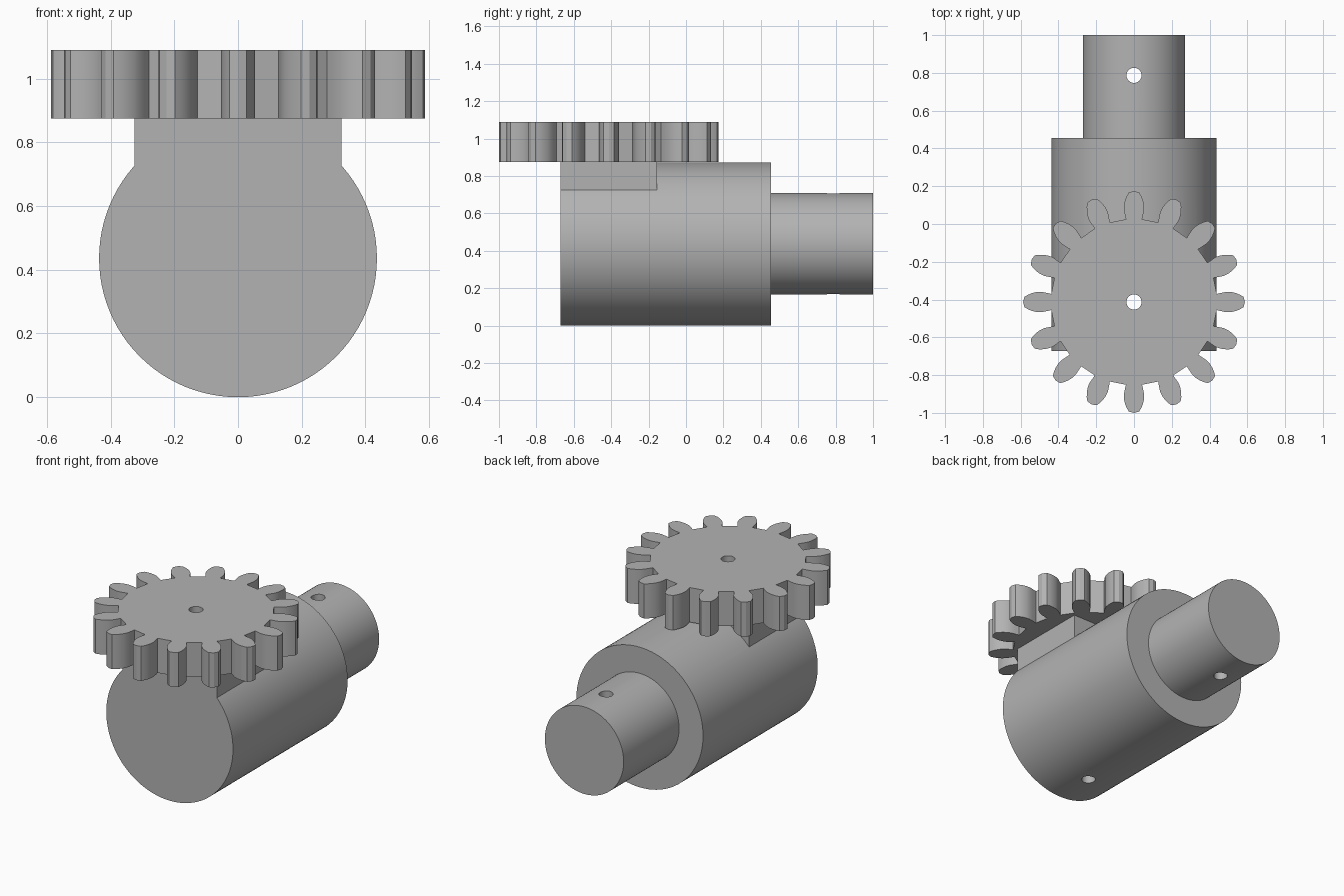
import bpy, bmesh
from math import sin, cos, pi, radians
from mathutils import Matrix, Vector

cube = bpy.data.objects.get("Cube")
if cube:
    bpy.data.objects.remove(cube, do_unlink=True)

steel = bpy.data.materials.new("grey_steel")
steel.use_nodes = True
colour = (0.45, 0.45, 0.45, 1)
steel.diffuse_color = colour
steel.node_tree.nodes["Principled BSDF"].inputs["Base Color"].default_value = colour

GEAR_Y = -0.413
BODY_R = 0.436
TEETH = 16


def prism(name, outline, depth, matrix):
    """Extrude a closed 2D outline along its local z."""
    bm = bmesh.new()
    face = bm.faces.new([bm.verts.new((u, v, 0)) for u, v in outline])
    top = bmesh.ops.extrude_face_region(bm, geom=[face])["geom"]
    moved = [g for g in top if isinstance(g, bmesh.types.BMVert)]
    bmesh.ops.translate(bm, verts=moved, vec=(0, 0, depth))
    bm.transform(matrix)
    bmesh.ops.recalc_face_normals(bm, faces=bm.faces)
    mesh = bpy.data.meshes.new(name)
    bm.to_mesh(mesh)
    bm.free()
    mesh.materials.append(steel)
    obj = bpy.data.objects.new(name, mesh)
    bpy.context.collection.objects.link(obj)
    return obj


def circle(r, n):
    return [(r * cos(2 * pi * i / n), r * sin(2 * pi * i / n)) for i in range(n)]


def rod(name, r, y0, y1, z):
    """Cylinder lying along y."""
    place = Matrix.Translation((0, y1, z)) @ Matrix.Rotation(pi / 2, 4, "X")
    return prism(name, circle(r, 96), y1 - y0, place)


def combine(target, tool, operation):
    """Boolean the tool into the target and remove the tool."""
    bpy.context.view_layer.objects.active = target
    mod = target.modifiers.new(operation.title(), "BOOLEAN")
    mod.operation = operation
    mod.solver = "EXACT"
    mod.object = tool
    bpy.ops.object.modifier_apply(modifier=mod.name)
    bpy.data.objects.remove(tool, do_unlink=True)


def drill(target, y):
    """Vertical pin hole right through a part."""
    cutter = prism("hole_cutter", circle(0.04, 32), 2, Matrix.Translation((0, y, -0.5)))
    cutter.hide_render = True
    combine(target, cutter, "DIFFERENCE")


# Main body with the flat mounting pad under the gear
body = rod("body", BODY_R, -0.672, 0.455, BODY_R)
pad_outline = [(-0.325, -0.672), (0.325, -0.672), (0.325, -0.155), (-0.325, -0.155)]
pad = prism("mounting_pad", pad_outline, 0.375, Matrix.Translation((0, 0, 0.5)))
combine(body, pad, "UNION")
drill(body, GEAR_Y)

# Narrower shaft at the back
shaft = rod("shaft", 0.271, 0.455, 1.0, 0.438)
drill(shaft, 0.787)

# Gear: one tooth flank as (half width, radius), mirrored and repeated
flank = [(0.043, 0.438), (0.049, 0.465), (0.054, 0.49), (0.053, 0.515),
         (0.047, 0.54), (0.038, 0.562), (0.027, 0.58), (0.0, 0.587)]
tooth = [(-w, r) for w, r in flank] + [(w, r) for w, r in reversed(flank[:-1])]
outline = []
for i in range(TEETH):
    turn = Matrix.Rotation(-2 * pi * i / TEETH, 2)
    outline += [tuple(turn @ Vector(p)) for p in tooth]
gear = prism("gear", outline, 0.215, Matrix.Translation((0, GEAR_Y, 0.875)))
drill(gear, GEAR_Y)

# Smooth the round surfaces, keep the edges sharp
for obj in (body, shaft, gear):
    bpy.ops.object.select_all(action="DESELECT")
    obj.select_set(True)
    bpy.context.view_layer.objects.active = obj
    bpy.ops.object.shade_smooth_by_angle(angle=radians(25))
